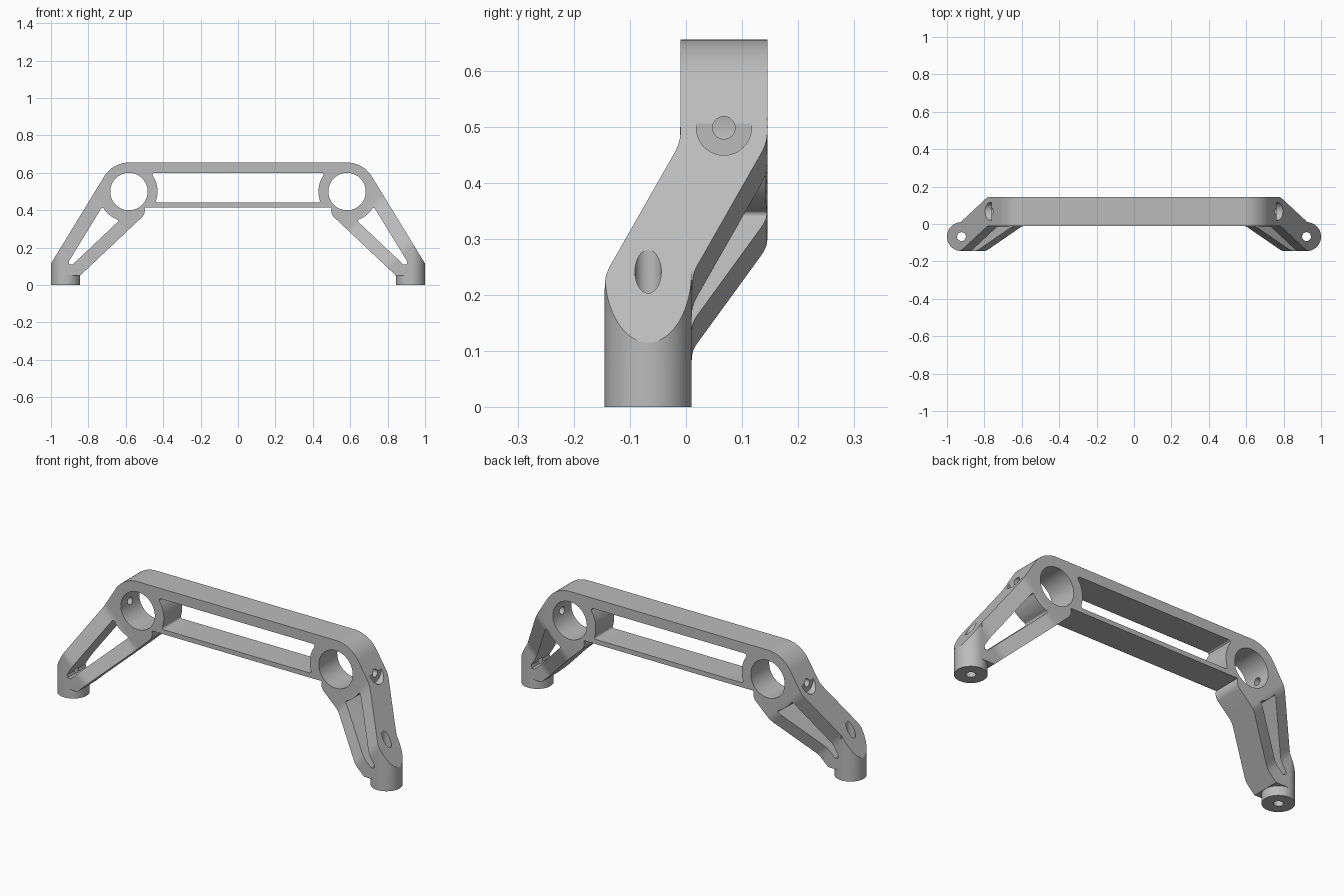
import bpy, bmesh
from math import sin, cos, tan, pi, radians
from mathutils import Vector

cube = bpy.data.objects.get("Cube")
if cube:
    bpy.data.objects.remove(cube, do_unlink=True)

grey = bpy.data.materials.new("matte grey")
grey.use_nodes = True
tone = (0.5, 0.5, 0.5, 1)
grey.diffuse_color = tone
grey.node_tree.nodes["Principled BSDF"].inputs["Base Color"].default_value = tone

RING = Vector((0.583, 0.5))      # ring centre, x and z
FOOT = Vector((0.9225, -0.0675))  # foot centre, x and y
FOOT_R = 0.0775
Y0, Y1 = -0.01, 0.145            # beam depth


def arc(c, r, a, b, n=16):
    return [(c[0] + r * cos(radians(a + (b - a) * i / n)),
             c[1] + r * sin(radians(a + (b - a) * i / n))) for i in range(n + 1)]


def fillet(points, corners, n=6):
    """Round the listed corners: {index: radius}."""
    out = []
    for i, p in enumerate(points):
        p = Vector(p)
        if i not in corners:
            out.append(p)
            continue
        r = corners[i]
        u = (Vector(points[i - 1]) - p).normalized()
        v = (Vector(points[(i + 1) % len(points)]) - p).normalized()
        half = u.angle(v) / 2
        centre = p + (u + v).normalized() * (r / sin(half))
        start = p + u * (r / tan(half)) - centre
        end = p + v * (r / tan(half)) - centre
        for k in range(n + 1):
            out.append(centre + start.lerp(end, k / n).normalized() * r)
    return out


def flip(points):
    return [(-p[0], p[1]) for p in reversed(points)]


def prism(name, points, axis, lo, hi):
    """Extrude a flat outline along an axis."""
    place = {"x": lambda a, b, t: (t, a, b),
             "y": lambda a, b, t: (a, t, b),
             "z": lambda a, b, t: (a, b, t)}[axis]
    bm = bmesh.new()
    face = bm.faces.new([bm.verts.new(place(p[0], p[1], lo)) for p in points])
    top = bmesh.ops.extrude_face_region(bm, geom=[face])["geom"]
    shift = Vector(place(0, 0, hi - lo))
    for v in top:
        if isinstance(v, bmesh.types.BMVert):
            v.co += shift
    bmesh.ops.recalc_face_normals(bm, faces=bm.faces)
    mesh = bpy.data.meshes.new(name)
    bm.to_mesh(mesh)
    bm.free()
    obj = bpy.data.objects.new(name, mesh)
    bpy.context.collection.objects.link(obj)
    mesh.materials.append(grey)
    return obj


def carve(obj, cutters, operation="DIFFERENCE"):
    bpy.context.view_layer.objects.active = obj
    for c in cutters:
        mod = obj.modifiers.new("carve", "BOOLEAN")
        mod.operation, mod.solver, mod.object = operation, "EXACT", c
        bpy.ops.object.modifier_apply(modifier=mod.name)
    for c in cutters:
        bpy.data.objects.remove(c, do_unlink=True)


def circle(c, r, n=48):
    return arc(c, r, 0, 360, n)[:-1]


# Frame outline seen from the front
half = [(0.49, 0.385), (0.845, 0.05), (1.0, 0.05), (1.0, 0.115)]
half += arc(RING, 0.155, 31.5, 90)
half = fillet(half, {0: 0.05})
frame = prism("frame", [tuple(p) for p in half] + flip(half), "y", Y0, Y1)

# Ring bores, leg windows and the long beam window
cuts = []
leg = arc(RING, 0.163, -71.5, -29.4, 8)
leg = fillet(leg + [(0.957, 0.041)], {0: 0.008, 8: 0.008, 9: 0.0135})
for shape in (circle(RING, 0.1, 64), leg):
    for s in (shape, flip(shape)):
        cuts.append(prism("cutter", s, "y", -0.5, 0.5))
side = arc(RING, 0.153, 203, 139, 10)
slot = fillet(flip(side) + side, {0: 0.01, 10: 0.01, 11: 0.01, 21: 0.01})
cuts.append(prism("cutter", slot, "y", -0.5, 0.5))
carve(frame, cuts)

# Sweep the legs forward between two soft bends
BENDS, BLEND, DROP = (0.31, 0.692), 0.03, 0.135


def ramp(t):
    if abs(t) < BLEND:
        return (t + BLEND) ** 2 / (4 * BLEND)
    return max(t, 0)


bm = bmesh.new()
bm.from_mesh(frame.data)
bmesh.ops.triangulate(bm, faces=bm.faces)
for sign in (1, -1):
    for bend in BENDS:
        for k in range(-3, 4):
            bmesh.ops.bisect_plane(
                bm, geom=bm.verts[:] + bm.edges[:] + bm.faces[:], dist=1e-5,
                plane_co=(sign * (bend + k * BLEND / 3), 0, 0),
                plane_no=(sign, 0, -1))
for v in bm.verts:
    u = abs(v.co.x) - v.co.z
    v.co.y -= DROP * (ramp(u - BENDS[0]) - ramp(u - BENDS[1])) / (BENDS[1] - BENDS[0])
bmesh.ops.dissolve_limit(bm, angle_limit=radians(0.5), verts=bm.verts, edges=bm.edges)
bm.to_mesh(frame.data)
bm.free()

# Round the outer ends of the legs over the feet
end = [(FOOT.x, -0.4)] + arc(FOOT, FOOT_R, -90, 90, 32) + [(FOOT.x, 0.4)]
carve(frame, [prism("cutter", end + flip(end), "z", -0.2, 1)], "INTERSECT")

# Screw bores: upright through the feet, sideways into the rings
cuts = []
for sign in (1, -1):
    centre = (sign * FOOT.x, FOOT.y)
    foot = prism("left_foot" if sign > 0 else "right_foot",
                 circle(centre, FOOT_R, 64), "z", 0, 0.05)
    carve(foot, [prism("cutter", circle(centre, 0.0235), "z", -0.1, 0.2)])
    cuts.append(prism("cutter", circle(centre, 0.0235), "z", -0.1, 0.5))
    pocket = (0.0675, 0.498)
    for r, x0, x1 in ((0.049, 0.761, 0.95), (0.02, 0.6, 0.85)):
        cuts.append(prism("cutter", circle(pocket, r), "x", sign * x0, sign * x1))
carve(frame, cuts)

# Smooth curved walls, keep crisp edges
for obj in bpy.context.collection.objects:
    if obj.name in ("frame", "left_foot", "right_foot"):
        bpy.ops.object.select_all(action="DESELECT")
        obj.select_set(True)
        bpy.context.view_layer.objects.active = obj
        bpy.ops.object.shade_smooth_by_angle(angle=radians(30))
